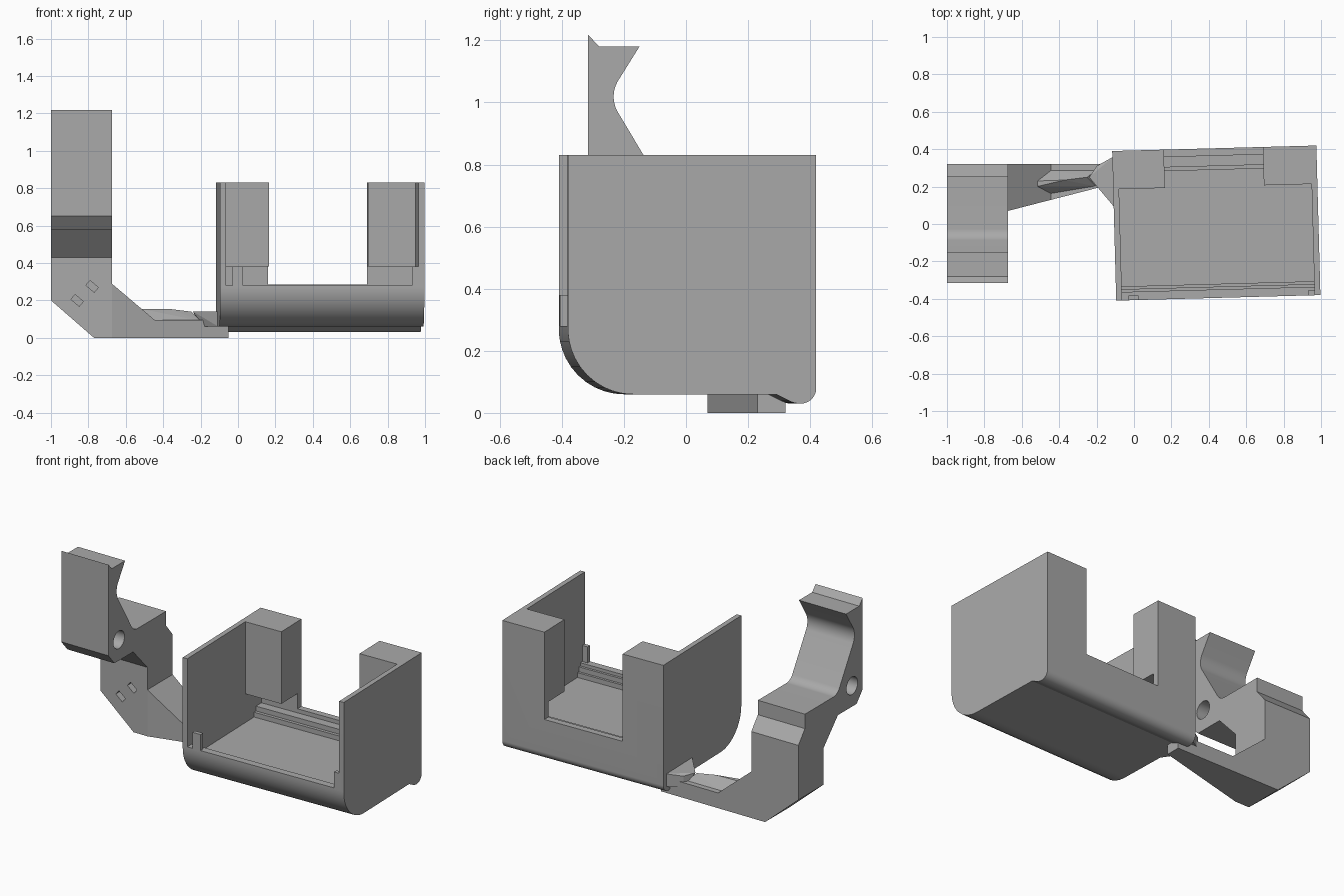
import bpy, bmesh, math
from mathutils import Vector, Matrix

if "Cube" in bpy.data.objects:
    bpy.data.objects.remove(bpy.data.objects["Cube"])

GREY = (0.4, 0.4, 0.4, 1)
grey = bpy.data.materials.new("grey plastic")
grey.use_nodes = True
grey.diffuse_color = GREY
grey.node_tree.nodes["Principled BSDF"].inputs["Base Color"].default_value = GREY


def finish(name, bm):
    bmesh.ops.recalc_face_normals(bm, faces=bm.faces)
    mesh = bpy.data.meshes.new(name)
    bm.to_mesh(mesh)
    bm.free()
    mesh.materials.append(grey)
    obj = bpy.data.objects.new(name, mesh)
    bpy.context.collection.objects.link(obj)
    return obj


def outline(points):
    """Points are (a, b) or (a, b, tangent length) for a rounded corner."""
    result = []
    for i, point in enumerate(points):
        p = Vector(point[:2])
        if len(point) == 2:
            result.append(p)
            continue
        u = (Vector(points[i - 1][:2]) - p).normalized()
        v = (Vector(points[(i + 1) % len(points)][:2]) - p).normalized()
        half = u.angle(v) / 2
        centre = p + (u + v).normalized() * point[2] / math.cos(half)
        start, end = p + u * point[2] - centre, p + v * point[2] - centre
        for k in range(13):
            ray = start.lerp(end, k / 12).normalized()
            result.append(centre + ray * start.length)
    return result


def extrude(name, points, axis, low, high):
    """Extrude a (y, z) outline along x, or an (x, z) outline along y."""
    bm = bmesh.new()
    place = (lambda p: (low, p.x, p.y)) if axis == "x" else (lambda p: (p.x, low, p.y))
    face = bm.faces.new([bm.verts.new(place(p)) for p in outline(points)])
    moved = bmesh.ops.extrude_face_region(bm, geom=[face])["geom"]
    step = Vector((high - low, 0, 0) if axis == "x" else (0, high - low, 0))
    bmesh.ops.translate(bm, vec=step, verts=[g for g in moved if isinstance(g, bmesh.types.BMVert)])
    return finish(name, bm)


def box(name, x, y, z):
    corners = [(y[0], z[0]), (y[1], z[0]), (y[1], z[1]), (y[0], z[1])]
    return extrude(name, corners, "x", *x)


def hull(name, points):
    bm = bmesh.new()
    for p in points:
        bm.verts.new(p)
    bmesh.ops.convex_hull(bm, input=bm.verts)
    return finish(name, bm)


def cut(obj, cutter):
    cutter.hide_render = True
    mod = obj.modifiers.new("cut", "BOOLEAN")
    mod.operation, mod.solver, mod.object = "DIFFERENCE", "EXACT", cutter
    bpy.context.view_layer.objects.active = obj
    bpy.ops.object.modifier_apply(modifier=mod.name)
    bpy.data.objects.remove(cutter)


def smooth(obj):
    bpy.ops.object.select_all(action="DESELECT")
    obj.select_set(True)
    bpy.context.view_layer.objects.active = obj
    bpy.ops.object.shade_smooth_by_angle(angle=math.radians(25))


# Tray: rounded side profile, hollowed out, with two back corner pillars
W, D, IN = 0.546, 0.4, 0.515
tray = extrude("tray", [
    (-D, 0.83), (-D, 0.06, 0.21), (0.27, 0.06), (0.33, 0.03, 0.02),
    (D, 0.03, 0.05), (D, 0.83)], "x", -W, W)
cut(tray, box("front_opening", (-IN, IN), (-0.6, 0.195), (0.28, 1)))
cut(tray, box("back_opening", (-0.27, 0.26), (0.1, 0.6), (0.285, 1)))
cut(tray, box("upper_step", (-IN, IN), (-0.355, 0.36), (0.26, 0.38)))
cut(tray, box("middle_step", (-IN, IN), (-0.34, 0.305), (0.23, 0.3)))
cut(tray, box("floor_pocket", (-IN, IN), (-0.325, 0.285), (0.2, 0.3)))
smooth(tray)

# Small upright tabs on the front wall
tabs = [box("left_front_tab", (0.48, 0.525), (-D, -0.375), (0.27, 0.38)),
        box("right_front_tab", (-0.48, -0.425), (-D, -0.375), (0.27, 0.38))]
for part in [tray] + tabs:
    part.matrix_world = Matrix.Translation((0.44, 0.005, 0)) @ Matrix.Rotation(0.027, 4, "Z")

# Clip: hooked profile with a cross hole
clip = extrude("clip", [
    (-0.315, 0.65), (-0.315, 1.218), (-0.28, 1.18), (-0.15, 1.18),
    (-0.25, 1.02, 0.06), (-0.065, 0.71, 0.04), (0.255, 0.71),
    (0.255, 0.62), (0.32, 0.54), (0.32, 0.4), (0.07, 0.4),
    (0.07, 0.43), (-0.07, 0.58), (-0.255, 0.58)], "x", -1, -0.675)
ring = [(-0.21 + 0.055 * math.cos(k * math.tau / 24), 0.71 + 0.055 * math.sin(k * math.tau / 24))
        for k in range(24)]
cut(clip, extrude("cross_hole", ring, "x", -1.2, -0.5))
smooth(clip)

# Arm: bent profile, its front tapered toward the tray
arm = extrude("arm", [
    (-1, 0.4), (-1, 0.2), (-0.77, 0), (-0.05, 0), (-0.05, 0.065),
    (-0.17, 0.095), (-0.445, 0.095), (-0.675, 0.29), (-0.675, 0.4)], "y", 0.07, 0.32)
bm = bmesh.new()
bm.from_mesh(arm.data)
bmesh.ops.bisect_plane(bm, geom=bm.verts[:] + bm.edges[:] + bm.faces[:], dist=1e-5,
                       plane_co=(-0.674, 0.07, 0), plane_no=(0.257, -1, 0), clear_outer=True)
bmesh.ops.holes_fill(bm, edges=[e for e in bm.edges if e.is_boundary])
bmesh.ops.recalc_face_normals(bm, faces=bm.faces)
bm.to_mesh(arm.data)
bm.free()

# Two slanted slots in the arm's front
for x, z in ((-0.78, 0.275), (-0.86, 0.2)):
    slot = box("slot", (-0.029, 0.029), (-0.04, 0.04), (-0.017, 0.017))
    slot.matrix_world = Matrix.Translation((x, 0.07, z)) @ Matrix.Rotation(math.radians(40), 4, "Y")
    bpy.context.view_layer.update()
    cut(arm, slot)

# Ridge along the arm and the flare where it meets the tray
hull("arm_ridge", [
    (-0.52, 0.2, 0.155), (-0.52, 0.23, 0.155), (-0.37, 0.235, 0.155), (-0.25, 0.25, 0.14),
    (-0.44, 0.16, 0.09), (-0.44, 0.29, 0.09), (-0.2, 0.2, 0.09), (-0.2, 0.29, 0.09)])
hull("arm_flare", [
    (-0.24, 0.25, 0.14), (-0.18, 0.2, 0.06), (-0.18, 0.2, 0.13), (-0.2, 0.31, 0.06),
    (-0.2, 0.31, 0.13), (-0.105, 0.09, 0.06), (-0.105, 0.09, 0.14),
    (-0.11, 0.36, 0.06), (-0.11, 0.36, 0.14)])
